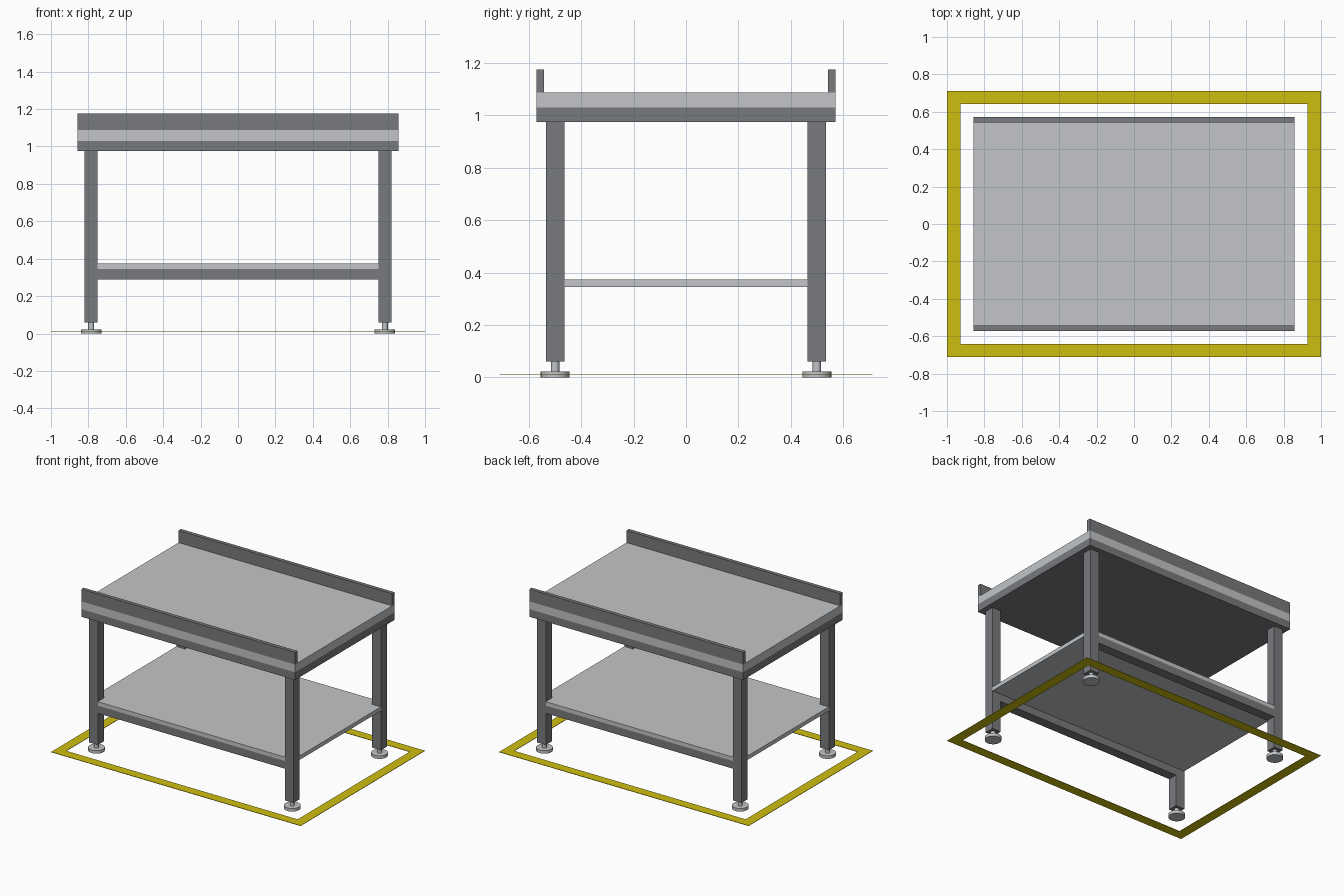
import bpy
import bmesh

cube = bpy.data.objects.get("Cube")
if cube:
    bpy.data.objects.remove(cube, do_unlink=True)


def material(name, colour):
    mat = bpy.data.materials.new(name)
    mat.use_nodes = True
    mat.diffuse_color = (*colour, 1)
    mat.node_tree.nodes["Principled BSDF"].inputs["Base Color"].default_value = (*colour, 1)
    return mat


light_steel = material("light_steel", (0.54, 0.56, 0.58))
dark_steel = material("dark_steel", (0.19, 0.195, 0.205))
yellow = material("floor_yellow", (0.62, 0.51, 0.005))


def finish(name, bm, mat):
    bmesh.ops.recalc_face_normals(bm, faces=bm.faces)
    mesh = bpy.data.meshes.new(name)
    bm.to_mesh(mesh)
    bm.free()
    mesh.materials.append(mat)
    obj = bpy.data.objects.new(name, mesh)
    bpy.context.collection.objects.link(obj)
    return obj


def box(name, x, y, z, mat):
    """Box from (low, high) pairs on each axis."""
    bm = bmesh.new()
    bmesh.ops.create_cube(bm, size=1)
    for v in bm.verts:
        for i, (low, high) in enumerate((x, y, z)):
            v.co[i] = high if v.co[i] > 0 else low
    return finish(name, bm, mat)


def prism(name, outline, z, mat):
    """Extrude a flat outline between two heights."""
    bm = bmesh.new()
    face = bm.faces.new([bm.verts.new((x, y, z[0])) for x, y in outline])
    up = bmesh.ops.extrude_face_region(bm, geom=[face])["geom"]
    for v in up:
        if isinstance(v, bmesh.types.BMVert):
            v.co.z = z[1]
    return finish(name, bm, mat)


def disc(name, x, y, z, radius, mat):
    bm = bmesh.new()
    bmesh.ops.create_cone(bm, cap_ends=True, segments=32, radius1=radius,
                          radius2=radius, depth=z[1] - z[0])
    bmesh.ops.translate(bm, verts=bm.verts, vec=(x, y, sum(z) / 2))
    obj = finish(name, bm, mat)
    bpy.ops.object.select_all(action="DESELECT")
    obj.select_set(True)
    bpy.context.view_layer.objects.active = obj
    bpy.ops.object.shade_smooth_by_angle()


def span(side, inner, outer):
    return sorted((side * inner, side * outer))


# Worktop on its frame
TOP_X, TOP_Y = 0.857, 0.571
box("top_frame", (-TOP_X, TOP_X), (-TOP_Y, TOP_Y), (0.975, 1.03), dark_steel)
box("worktop", (-TOP_X, TOP_X), (-TOP_Y, TOP_Y), (1.03, 1.087), light_steel)

# Lower shelf, notched around the legs
IN_X, OUT_X, IN_Y, OUT_Y = 0.75, 0.82, 0.465, 0.535
corner = [(OUT_X, IN_Y), (IN_X, IN_Y), (IN_X, OUT_Y)]
outline = []
for sx, sy in ((1, 1), (-1, 1), (-1, -1), (1, -1)):
    points = corner if sx * sy > 0 else corner[::-1]
    outline += [(sx * x, sy * y) for x, y in points]
prism("shelf", outline, (0.345, 0.374), light_steel)

# Lips and shelf rails at front and back
for sy, end in ((-1, "front"), (1, "back")):
    box(end + "_lip", (-TOP_X, TOP_X), span(sy, 0.543, TOP_Y), (1.087, 1.175), dark_steel)
    box(end + "_shelf_rail", (-IN_X, IN_X), span(sy, IN_Y, OUT_Y), (0.29, 0.345), dark_steel)

    # Legs with levelling feet
    for sx, side in ((-1, "right"), (1, "left")):
        name = f"{end}_{side}_"
        cx, cy = sx * (IN_X + OUT_X) / 2, sy * (IN_Y + OUT_Y) / 2
        box(name + "leg", span(sx, IN_X, OUT_X), span(sy, IN_Y, OUT_Y), (0.06, 0.975), dark_steel)
        disc(name + "foot_stem", cx, cy, (0.02, 0.065), 0.016, light_steel)
        disc(name + "foot_pad", cx, cy, (0, 0.022), 0.055, light_steel)

# Floor marking: four mitred strips forming a frame
OUT, INN = (1, 0.712), (0.928, 0.642)
signs = ((1, 1), (-1, 1), (-1, -1), (1, -1))
for i, name in enumerate(("back", "right", "front", "left")):
    a, b = signs[i], signs[(i + 1) % 4]
    strip = [(s[0] * r[0], s[1] * r[1]) for s, r in ((a, OUT), (b, OUT), (b, INN), (a, INN))]
    prism(name + "_floor_marking", strip, (0.008, 0.011), yellow)
